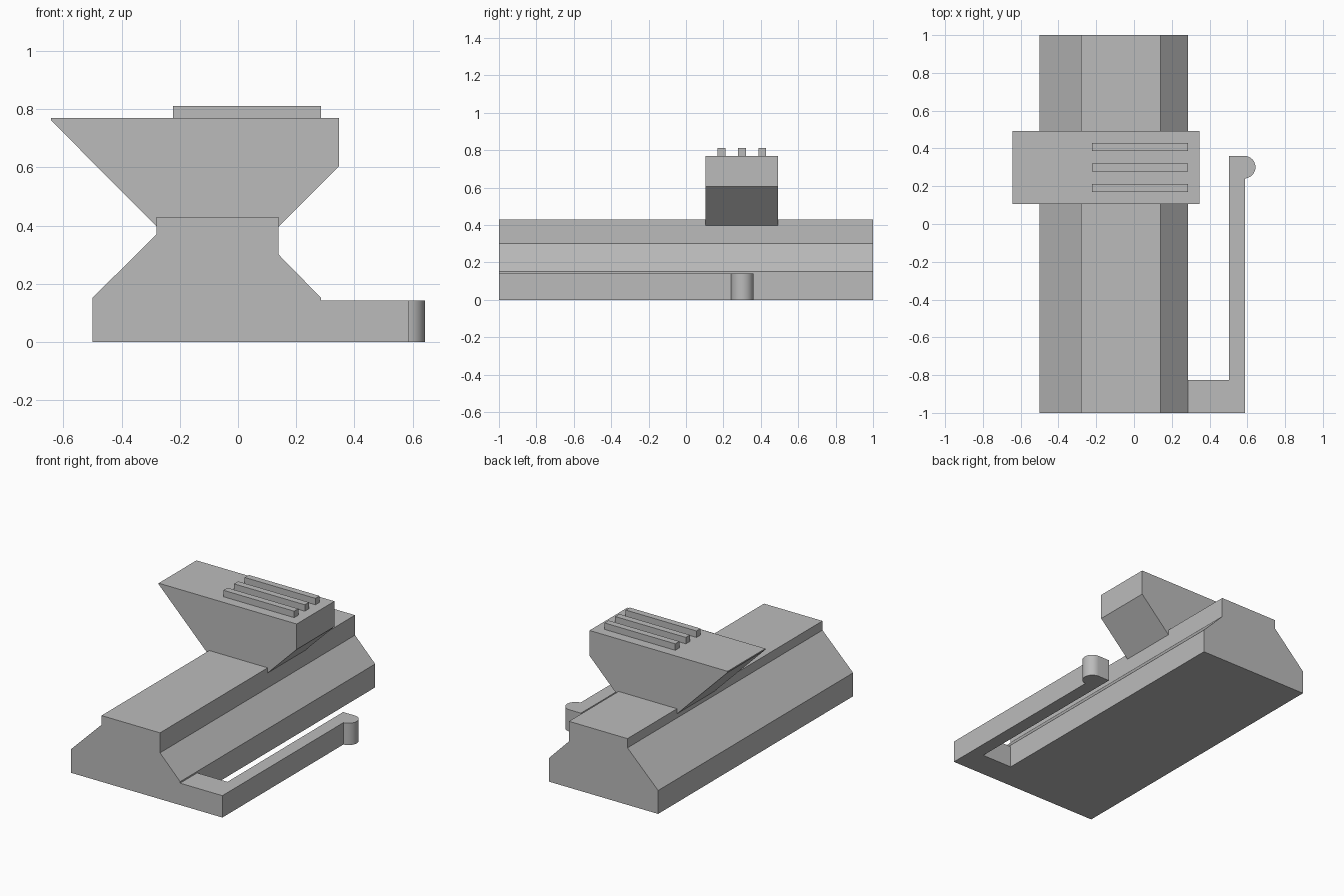
import bpy
import bmesh
import math

cube = bpy.data.objects.get("Cube")
if cube:
    bpy.data.objects.remove(cube, do_unlink=True)

grey = bpy.data.materials.new("plain grey")
grey.use_nodes = True
colour = (0.5, 0.5, 0.5, 1)
grey.diffuse_color = colour
grey.node_tree.nodes["Principled BSDF"].inputs["Base Color"].default_value = colour


def extrude(name, outline, start, end, axis):
    """Extrude an outline along y (points are x, z) or along z (points are x, y)."""
    bm = bmesh.new()
    if axis == "y":
        verts = [bm.verts.new((a, start, b)) for a, b in outline]
        offset = (0, end - start, 0)
    else:
        verts = [bm.verts.new((a, b, start)) for a, b in outline]
        offset = (0, 0, end - start)
    face = bm.faces.new(verts)
    grown = bmesh.ops.extrude_face_region(bm, geom=[face], use_keep_orig=True)
    moved = [g for g in grown["geom"] if isinstance(g, bmesh.types.BMVert)]
    bmesh.ops.translate(bm, verts=moved, vec=offset)
    bmesh.ops.recalc_face_normals(bm, faces=bm.faces)
    mesh = bpy.data.meshes.new(name)
    bm.to_mesh(mesh)
    bm.free()
    mesh.materials.append(grey)
    obj = bpy.data.objects.new(name, mesh)
    bpy.context.collection.objects.link(obj)
    return obj


# Long rail body with chamfered shoulders
extrude("rail_body", [(-0.5, 0), (0.285, 0), (0.285, 0.152), (0.14, 0.3),
                      (0.14, 0.43), (-0.28, 0.43), (-0.28, 0.37), (-0.5, 0.152)],
        -1, 1, "y")

# Flared thumb block on top of the rail
extrude("thumb_block", [(-0.28, 0.397), (0.14, 0.397), (0.348, 0.605),
                        (0.348, 0.77), (-0.643, 0.77), (-0.643, 0.762)],
        0.105, 0.492, "y")

# Three grip ribs
for i in range(3):
    y = 0.19 + i * 0.109
    extrude(f"grip_rib_{i + 1}", [(-0.223, 0.765), (0.285, 0.765),
                                  (0.285, 0.812), (-0.223, 0.812)],
            y - 0.021, y + 0.021, "y")

# Hooked spring arm with a rounded catch at its free end
catch = []
for i in range(17):
    a = math.pi * (i / 16 - 0.5)
    catch.append((0.584 + 0.059 * math.cos(a), 0.301 + 0.06 * math.sin(a)))
catch[0] = (0.588, catch[0][1])
arm = extrude("spring_arm", [(0.28, -1), (0.588, -1)] + catch +
              [(0.502, 0.361), (0.502, -0.825), (0.28, -0.825)], 0, 0.142, "z")

bpy.ops.object.select_all(action="DESELECT")
arm.select_set(True)
bpy.context.view_layer.objects.active = arm
bpy.ops.object.shade_smooth_by_angle(angle=math.radians(30))
